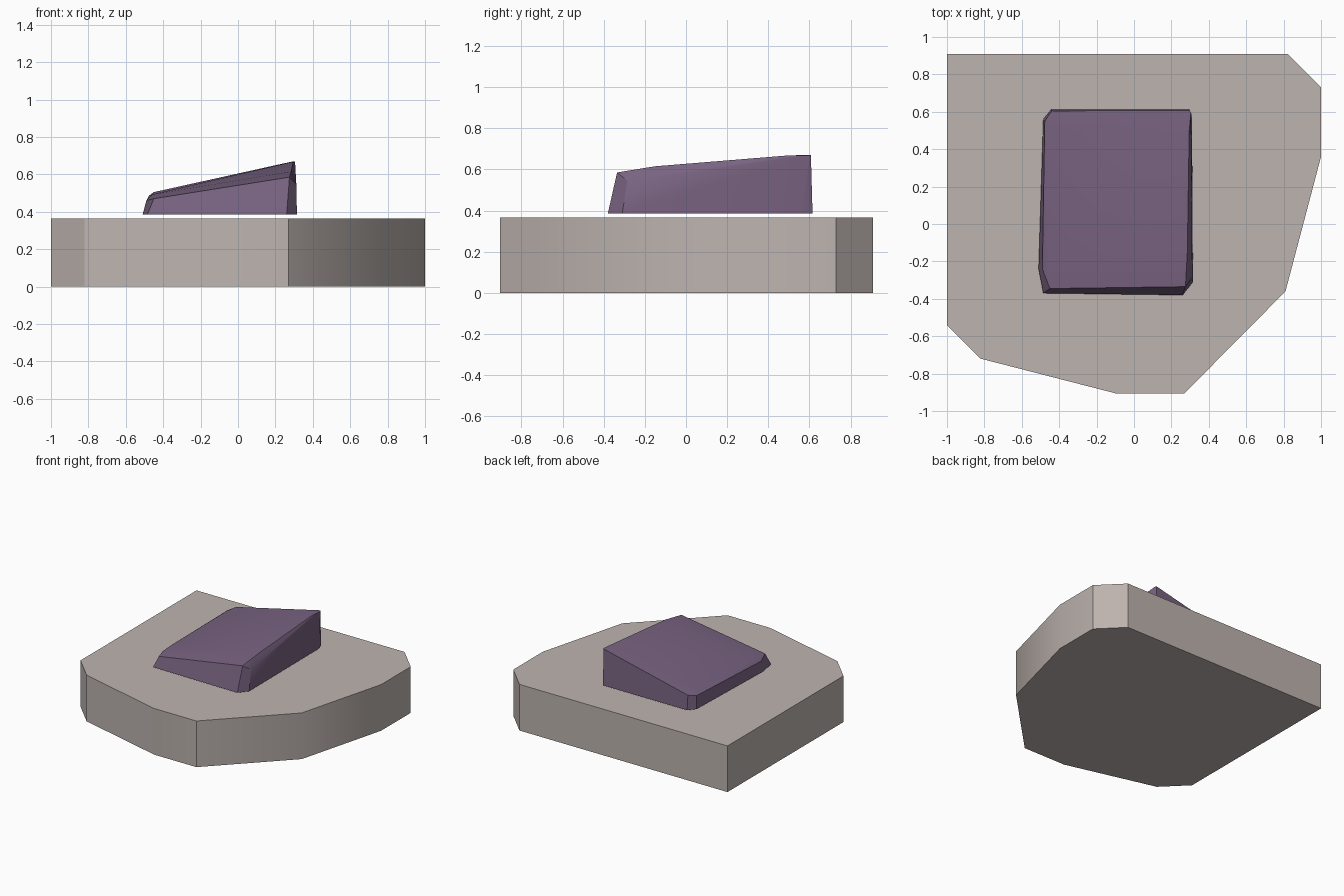
import bpy
import bmesh
import math

if "Cube" in bpy.data.objects:
    bpy.data.objects.remove(bpy.data.objects["Cube"], do_unlink=True)


def make_material(name, color):
    mat = bpy.data.materials.new(name)
    mat.use_nodes = True
    mat.diffuse_color = color
    mat.node_tree.nodes["Principled BSDF"].inputs["Base Color"].default_value = color
    return mat


def add_ring(bm, points):
    return [bm.verts.new(p) for p in points]


def add_walls(bm, low, high):
    n = len(low)
    for i in range(n):
        j = (i + 1) % n
        bm.faces.new((low[i], low[j], high[j], high[i]))


def finish(bm, name, mat):
    bmesh.ops.recalc_face_normals(bm, faces=bm.faces)
    mesh = bpy.data.meshes.new(name)
    bm.to_mesh(mesh)
    bm.free()
    mesh.materials.append(mat)
    obj = bpy.data.objects.new(name, mesh)
    bpy.context.collection.objects.link(obj)
    bpy.ops.object.select_all(action='DESELECT')
    obj.select_set(True)
    bpy.context.view_layer.objects.active = obj
    bpy.ops.object.shade_smooth_by_angle(angle=math.radians(30))
    return obj


stone = make_material("warm grey stone", (0.51, 0.455, 0.43, 1))
purple = make_material("dusty purple", (0.19, 0.125, 0.22, 1))

# Base slab: irregular outline extruded straight up
outline = [(-1, .91), (-1, -.54), (-.82, -.72), (-.10, -.905), (.27, -.905),
           (.81, -.36), (1, .36), (1, .73), (.82, .91)]
bm = bmesh.new()
low = add_ring(bm, [(x, y, 0) for x, y in outline])
high = add_ring(bm, [(x, y, .365) for x, y in outline])
add_walls(bm, low, high)
bm.faces.new(low)
bm.faces.new(high)
finish(bm, "stone_slab", stone)

# Tilted block: chamfered foot, sloping shoulder and slightly bowed top
foot = [(-.485, -.37), (.26, -.38), (.315, -.31), (.31, .56),
        (.295, .615), (-.44, .615), (-.485, .56), (-.51, -.24)]
shoulder = [(-.45, -.345, .47), (.275, -.335, .585), (.312, -.285, .545),
            (.305, .598, .668), (.297, .607, .67), (-.44, .605, .5),
            (-.477, .55, .485), (-.49, -.24, .46)]
crown = [(-.46, -.15, .492), (.285, -.15, .615), (.295, .5, .668), (-.45, .5, .505)]
bm = bmesh.new()
low = add_ring(bm, [(x, y, .385) for x, y in foot])
s = add_ring(bm, shoulder)
c = add_ring(bm, crown)
add_walls(bm, low, s)
bm.faces.new(low)
for face in ((c[0], c[1], c[2], c[3]),          # top
             (s[0], s[1], c[1], c[0]),          # front strip
             (c[3], c[2], s[4], s[5]),          # back strip
             (s[1], s[2], c[1]), (s[2], s[3], c[2], c[1]), (s[3], s[4], c[2]),
             (s[5], s[6], c[3]), (s[6], s[7], c[0], c[3]), (s[7], s[0], c[0])):
    bm.faces.new(face)
finish(bm, "tilted_block", purple)
